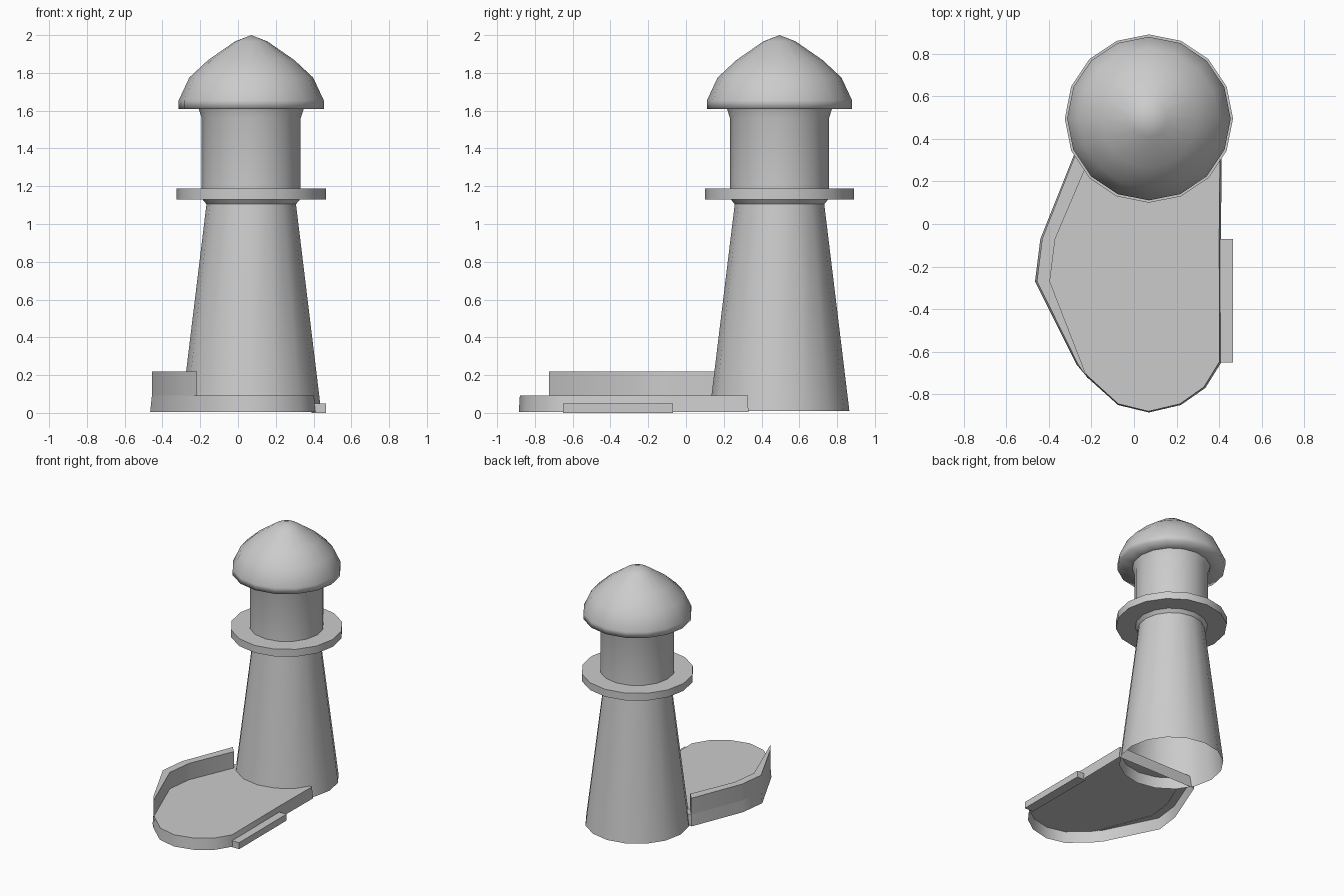
import bpy, math

if "Cube" in bpy.data.objects:
    bpy.data.objects.remove(bpy.data.objects["Cube"])

CX, CY, SIDES = 0.07, 0.495, 16


def make(name, verts, faces, angle=35):
    mesh = bpy.data.meshes.new(name)
    mesh.from_pydata(verts, [], faces)
    mesh.update()
    ob = bpy.data.objects.new(name, mesh)
    bpy.context.collection.objects.link(ob)
    bpy.ops.object.select_all(action='DESELECT')
    ob.select_set(True)
    bpy.context.view_layer.objects.active = ob
    bpy.ops.object.shade_smooth_by_angle(angle=math.radians(angle))
    return ob


def lathe(name, profile, angle=35, closed=False):
    """Turn an (r, z) profile, listed bottom to top, around the tower axis."""
    verts, rings, faces = [], [], []
    for r, z in profile:
        n = 1 if r == 0 else SIDES
        rings.append([len(verts) + i % n for i in range(SIDES)])
        for i in range(n):
            a = 2 * math.pi * i / SIDES
            verts.append((CX + r * math.cos(a), CY + r * math.sin(a), z))
    pairs = list(zip(rings, rings[1:]))
    if closed:
        pairs.append((rings[-1], rings[0]))
    for lo, hi in pairs:
        for i in range(SIDES):
            j = (i + 1) % SIDES
            f = [lo[i], lo[j], hi[j], hi[i]]
            faces.append(list(dict.fromkeys(f)))
    return make(name, verts, faces, angle)


def slab(name, bottom, top, z0, z1, base=False):
    """Straight-sided block between two matching counter-clockwise outlines."""
    n = len(bottom)
    verts = [(x, y, z0) for x, y in bottom] + [(x, y, z1) for x, y in top]
    faces = [[i, (i + 1) % n, n + (i + 1) % n, n + i] for i in range(n)]
    faces.append(list(range(n, 2 * n)))
    if base:
        faces.append(list(range(n - 1, -1, -1)))
    return make(name, verts, faces)


# Tapered tower, open underneath, flaring below the gallery
lathe("tower", [(0.37, 0.01), (0.237, 1.105), (0.262, 1.135)])

# Gallery ring
lathe("gallery", [(0.23, 1.13), (0.395, 1.13), (0.395, 1.187), (0.23, 1.187)],
      closed=True)

# Lantern room with flared top
lathe("lantern_room", [(0.262, 1.18), (0.262, 1.56), (0.278, 1.61)])

# Domed roof with its underside
lathe("roof", [(0.25, 1.61), (0.384, 1.61), (0.384, 1.655), (0.328, 1.775),
               (0.228, 1.868), (0.085, 1.967), (0, 2.0)], angle=100)

# Low platform, open underneath
outline = [(-0.28, 0.33), (-0.44, -0.07), (-0.465, -0.27), (-0.27, -0.66),
           (-0.22, -0.72), (-0.075, -0.85), (0.07, -0.885), (0.22, -0.85),
           (0.335, -0.77), (0.41, -0.65), (0.408, -0.07), (0.412, 0.33)]
inset = [(x * 0.98, y * 0.994) for x, y in outline]
slab("platform", outline, inset, 0.005, 0.093)

# Parapet along the left edge, narrowing to a point at the front
wall = inset[:4] + [(-0.218, -0.725), (-0.395, -0.27), (-0.37, -0.07),
                    (-0.225, 0.27)]
slab("parapet", wall, wall, 0.09, 0.22)

# Step on the right side
step = [(0.39, -0.65), (0.465, -0.65), (0.465, -0.07), (0.39, -0.07)]
slab("step", step, step, 0.0, 0.05, base=True)
